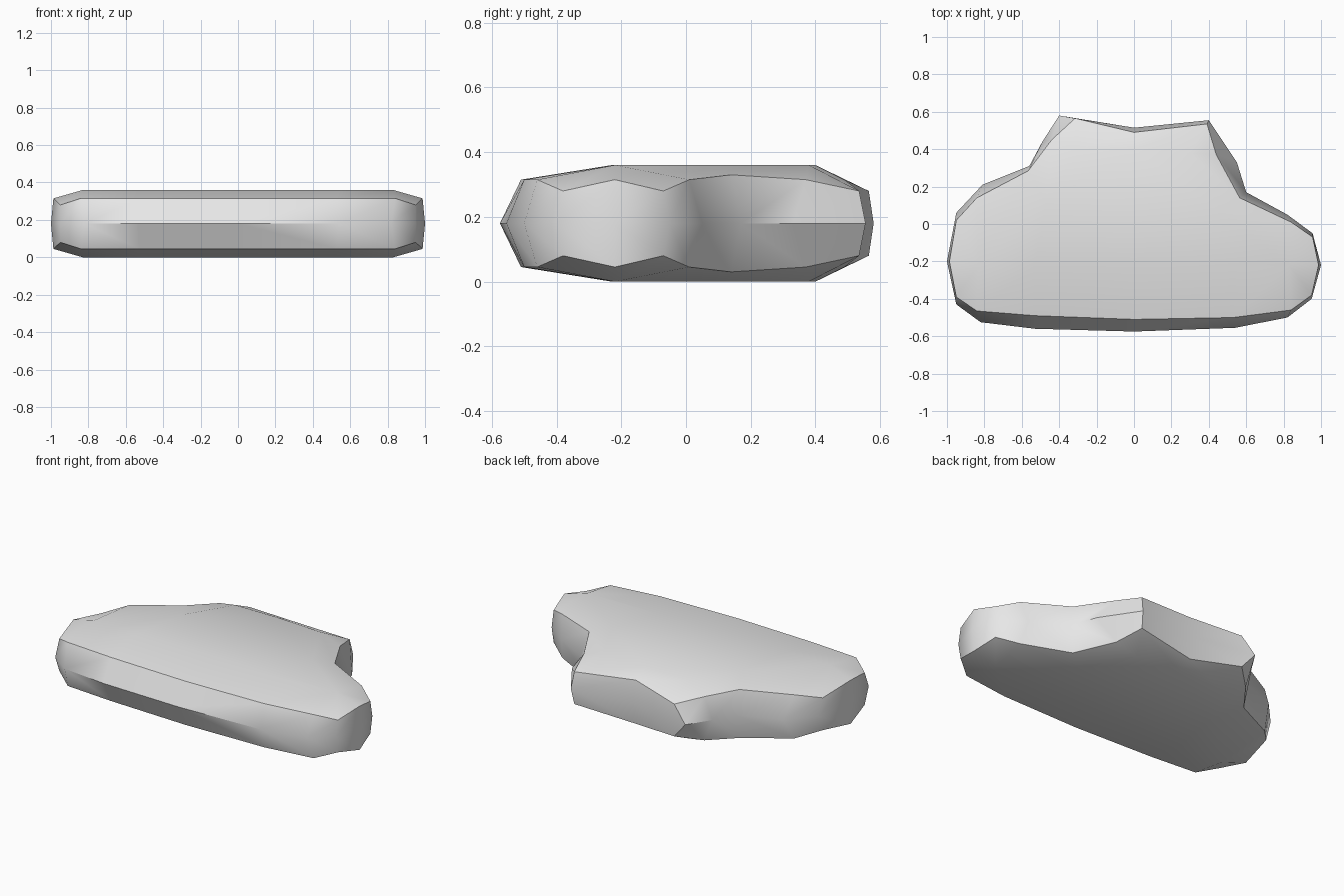
import bpy
import bmesh
from math import radians

old_cube = bpy.data.objects.get("Cube")
if old_cube:
    bpy.data.objects.remove(old_cube, do_unlink=True)

# Heights above the middle plane of the flat cloud
MIDDLE = 0.18
DIP, EDGE, SHOULDER, CROWN = 0.10, 0.135, 0.15, 0.18

# Widest outline, anticlockwise from the left end of the front
girth = [(-.82, -.525), (-.53, -.56), (0, -.575), (.54, -.555), (.82, -.5),
         (.95, -.4), (1, -.22), (.955, -.05), (.82, .05), (.6, .17),
         (.55, .33), (.4, .555), (0, .515), (-.4, .58), (-.49, .44),
         (-.56, .31), (-.81, .21), (-.95, .06), (-1, -.2), (-.95, -.43)]

# Rim where the sides turn into the top
rim = [(-.84, -.465), (-.53, -.49), (0, -.51), (.53, -.5), (.84, -.46),
       (.95, -.38), (.987, -.22), (.955, -.07), (.84, .01), (.565, .14),
       (.44, .37), (.39, .535), (0, .49), (-.315, .565), (-.44, .45),
       (-.565, .285), (-.84, .14), (-.95, .02), (-.987, -.2), (-.95, -.39)]
rim_heights = ([EDGE] * 5 + [DIP, EDGE, DIP, EDGE, SHOULDER, EDGE, DIP, EDGE, DIP]
               + [EDGE, SHOULDER, EDGE, DIP, EDGE, DIP])

# Flat crown; several rim corners share one crown corner
tip_left, tip_right = (-.83, -.22), (.83, -.22)
back_left, back_right = (-.3, .4), (.3, .38)
crown = ([tip_left, (-.53, -.23), (0, -.23), (.53, -.23)] + [tip_right] * 5
         + [(.47, .06), back_right, back_right, (0, .4), back_left, back_left,
            (-.47, .12)] + [tip_left] * 4)


def add_ring(bm, points, heights, side):
    return [bm.verts.new((x, y, MIDDLE + side * h))
            for (x, y), h in zip(points, heights)]


def bridge(bm, lower, upper):
    count = len(lower)
    for i in range(count):
        j = (i + 1) % count
        bm.faces.new((lower[i], lower[j], upper[j], upper[i]))


# Upper and lower halves share the girth
bm = bmesh.new()
count = len(girth)
middle_ring = add_ring(bm, girth, [0] * count, 1)
for side in (1, -1):
    rim_ring = add_ring(bm, rim, rim_heights, side)
    crown_ring = add_ring(bm, crown, [CROWN] * count, side)
    bridge(bm, middle_ring, rim_ring)
    bridge(bm, rim_ring, crown_ring)
    bm.faces.new(crown_ring)
bmesh.ops.remove_doubles(bm, verts=bm.verts, dist=0.001)
bmesh.ops.recalc_face_normals(bm, faces=bm.faces)

mesh = bpy.data.meshes.new("cloud")
bm.to_mesh(mesh)
bm.free()
cloud = bpy.data.objects.new("cloud", mesh)
bpy.context.collection.objects.link(cloud)

# Plain grey material
grey = bpy.data.materials.new("light grey")
grey.use_nodes = True
colour = (0.8, 0.8, 0.8, 1)
grey.diffuse_color = colour
grey.node_tree.nodes["Principled BSDF"].inputs["Base Color"].default_value = colour
mesh.materials.append(grey)

# Soft shading with crisp rims
bpy.ops.object.select_all(action="DESELECT")
cloud.select_set(True)
bpy.context.view_layer.objects.active = cloud
bpy.ops.object.shade_smooth_by_angle(angle=radians(42))
